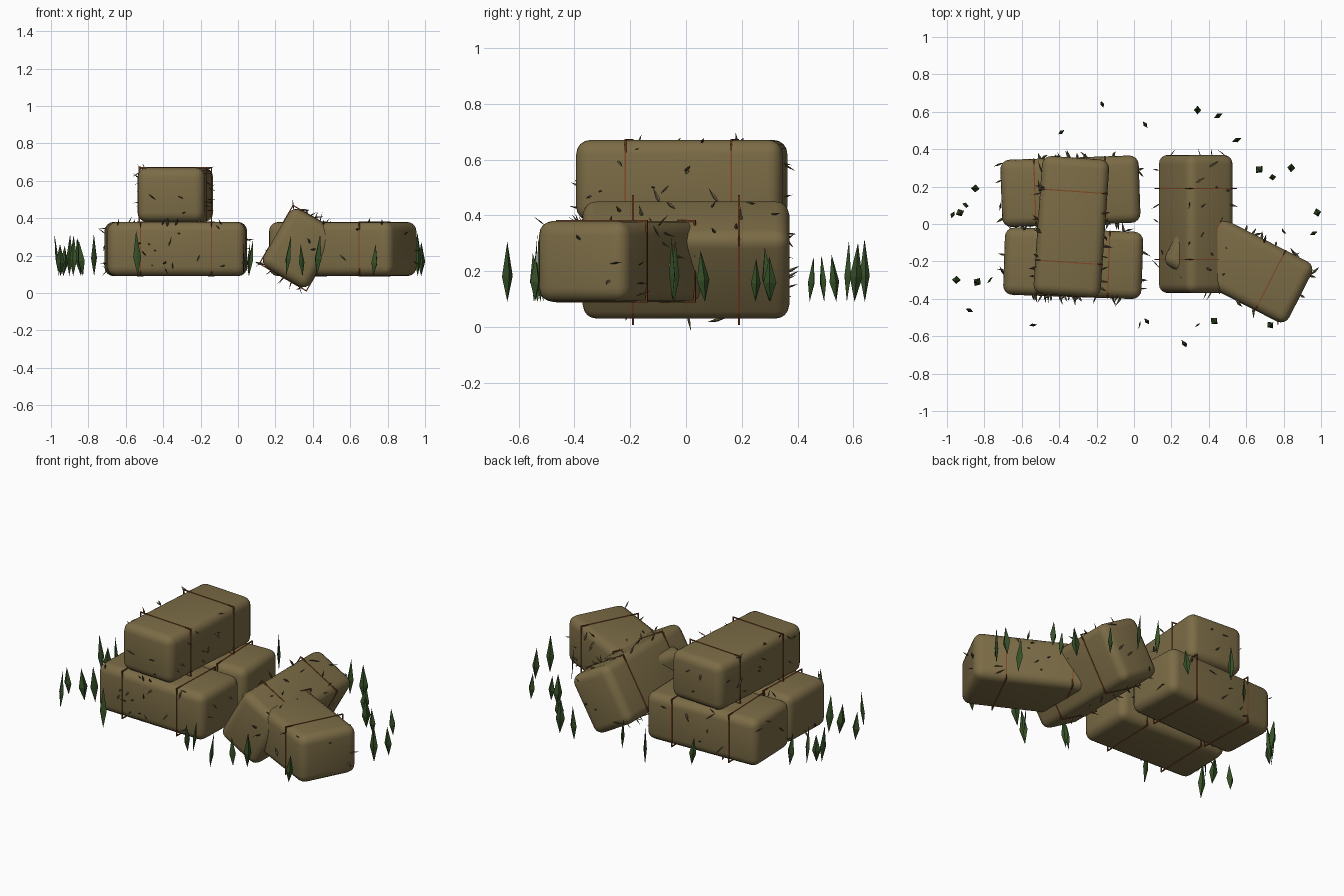
import bpy, bmesh, random
from math import radians, pi
from mathutils import Matrix, Vector, Euler

random.seed(11)
cube = bpy.data.objects.get("Cube")
if cube:
    bpy.data.objects.remove(cube)


def material(name, rgb):
    m = bpy.data.materials.new(name)
    m.use_nodes = True
    m.diffuse_color = (*rgb, 1)
    m.node_tree.nodes["Principled BSDF"].inputs["Base Color"].default_value = (*rgb, 1)
    return m


HAY = material("hay", (0.2, 0.15, 0.062))
TWINE = material("rust twine", (0.22, 0.065, 0.018))
STRAW = material("dry straw", (0.13, 0.1, 0.052))
GRASS = material("grass green", (0.036, 0.078, 0.02))

LONG, WIDE, TALL = 0.74, 0.36, 0.29


def finish(bm, name, mat, matrix=Matrix(), smooth=False):
    mesh = bpy.data.meshes.new(name)
    bm.to_mesh(mesh)
    bm.free()
    mesh.materials.append(mat)
    for p in mesh.polygons:
        p.use_smooth = smooth
    ob = bpy.data.objects.new(name, mesh)
    ob.matrix_world = matrix
    bpy.context.collection.objects.link(ob)
    return ob


def box(bm, centre, size):
    bmesh.ops.create_cube(bm, size=1, matrix=Matrix.Translation(centre) @ Matrix.Diagonal((*size, 1)))


def spindle(bm, matrix, length, radius, flat=1.0, waist=0.5):
    """Four-sided blade pointed at both ends, along local z."""
    z = length * (waist - 0.5)
    ring = [bm.verts.new(matrix @ Vector(p)) for p in
            ((radius, 0, z), (0, radius * flat, z), (-radius, 0, z), (0, -radius * flat, z))]
    tips = [bm.verts.new(matrix @ Vector((0, 0, s * length / 2))) for s in (1, -1)]
    for i in range(4):
        a, b = ring[i], ring[(i + 1) % 4]
        bm.faces.new((a, b, tips[0]))
        bm.faces.new((b, a, tips[1]))


def bale(name, centre, rotation):
    frame = Matrix.Translation(centre) @ rotation

    # Rounded block of hay
    bm = bmesh.new()
    box(bm, (0, 0, 0), (LONG, WIDE, TALL))
    bmesh.ops.bevel(bm, geom=bm.edges[:], offset=0.05, segments=4, profile=0.5, affect='EDGES')
    finish(bm, name, HAY, frame, smooth=True)

    # Two square twine loops
    bm = bmesh.new()
    t = 0.006
    for x in (-0.19, 0.19):
        for s in (-1, 1):
            box(bm, (x, s * WIDE / 2, 0), (t, t, TALL + t))
            box(bm, (x, 0, s * TALL / 2), (t, WIDE + t, t))
    finish(bm, name + "_twine", TWINE, frame)

    # Loose stalks poking out of the sides and ends
    bm = bmesh.new()
    for i in range(30):
        s = random.choice((-1, 1))
        u, v = random.uniform(-0.44, 0.44), random.uniform(-0.42, 0.42)
        if i % 5 < 3:
            p, out = Vector((u * LONG, s * WIDE / 2, v * TALL)), Vector((0, s, 0))
        elif i % 5 == 3:
            p, out = Vector((s * LONG / 2, u * WIDE, v * TALL)), Vector((s, 0, 0))
        else:
            p, out = Vector((u * LONG, s * WIDE * 0.47, TALL * 0.46)), Vector((0, s, 1))
        d = out + Vector([random.uniform(-0.9, 0.9) for _ in range(3)])
        m = Matrix.Translation(p + out * 0.008) @ d.to_track_quat('Z', 'Y').to_matrix().to_4x4()
        spindle(bm, m, random.uniform(0.04, 0.09), random.uniform(0.004, 0.008), 0.5)
    finish(bm, name + "_stalks", STRAW, frame)


def turn(degrees):
    return Matrix.Rotation(radians(degrees), 4, 'Z')


# Stacked pair with one bale across, then a leaning bale on a fallen one
bale("back_bale", (-0.34, 0.175, 0.235), turn(2))
bale("front_bale", (-0.325, -0.21, 0.235), turn(-2))
bale("top_bale", (-0.335, -0.015, 0.525), turn(86))
bale("leaning_bale", (0.33, 0, 0.24), Matrix.Rotation(radians(-60), 4, 'Y') @ turn(90))
bale("fallen_bale", (0.56, -0.215, 0.235), turn(-27))

# Small tuft lying on the leaning bale
bm = bmesh.new()
bmesh.ops.create_uvsphere(bm, u_segments=10, v_segments=6, radius=1,
                          matrix=Matrix.Translation((0.215, -0.18, 0.33)) @ Matrix.Diagonal((0.025, 0.055, 0.025, 1)))
finish(bm, "hay_tuft", HAY, smooth=True)

# Grass blades around the bales
spots = [(-0.97, 0.05), (-0.93, 0.06), (-0.9, 0.1), (-0.85, 0.19), (-0.77, -0.3), (-0.84, -0.31),
         (-0.95, -0.3), (-0.88, -0.46), (-0.54, -0.54), (-0.39, 0.49), (-0.17, 0.64), (0.06, 0.53),
         (0.34, 0.61), (0.45, 0.58), (0.55, 0.45), (0.67, 0.29), (0.74, 0.25), (0.84, 0.3),
         (0.8, -0.04), (0.96, -0.05), (0.34, -0.54), (0.43, -0.52), (0.27, -0.64), (0.03, -0.54),
         (0.07, -0.52), (0.73, -0.54), (0.98, 0.06)]
bm = bmesh.new()
for x, y in spots:
    length = random.uniform(0.15, 0.25)
    tilt = Euler((random.uniform(-0.12, 0.12), random.uniform(-0.12, 0.12), random.uniform(0, pi)))
    m = Matrix.Translation((x, y, 0.09 + length / 2)) @ tilt.to_matrix().to_4x4()
    spindle(bm, m, length, random.uniform(0.018, 0.026), random.choice((0.2, 0.5, 0.9)), 0.42)
finish(bm, "grass_blades", GRASS)
